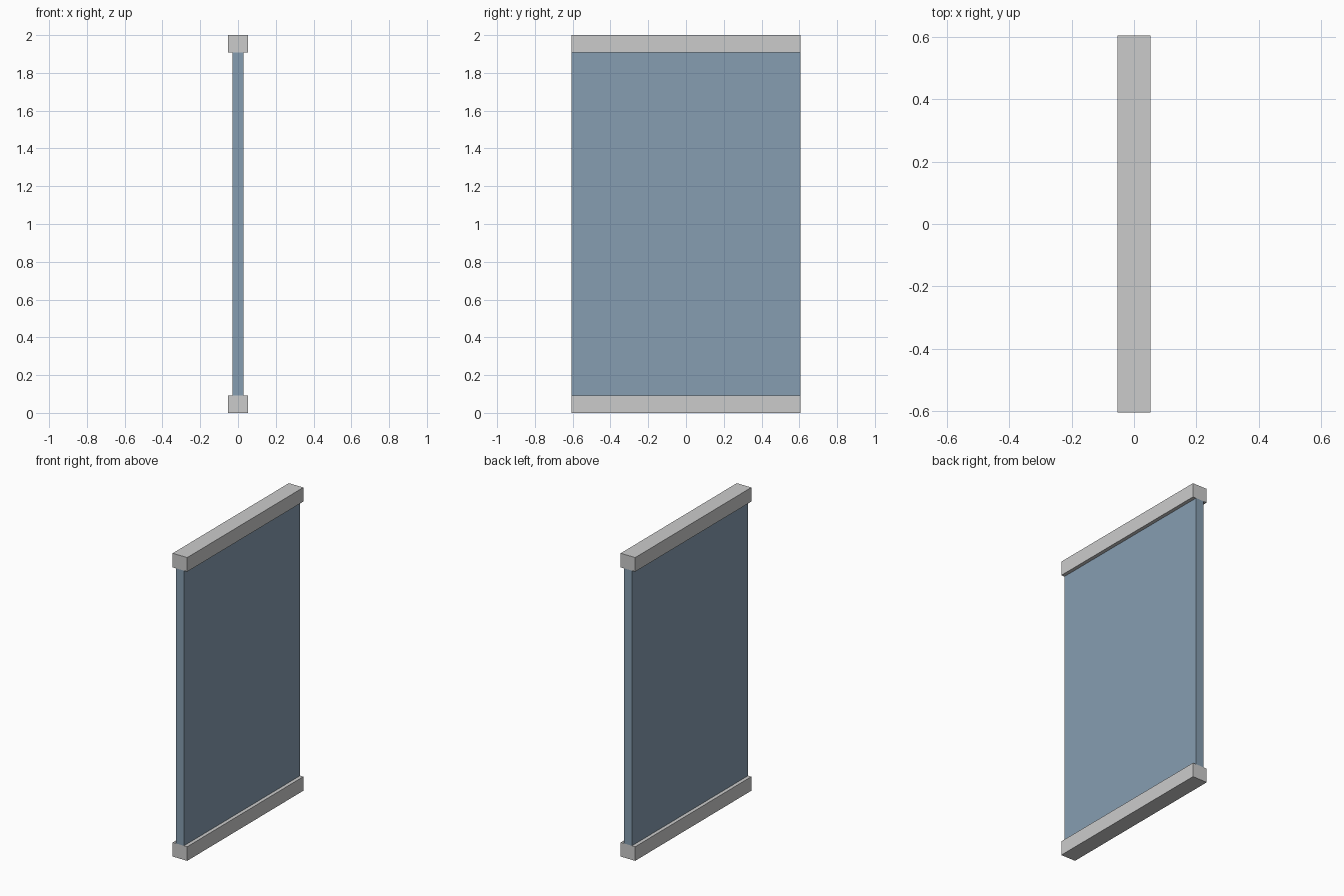
import bpy

if "Cube" in bpy.data.objects:
    bpy.data.objects.remove(bpy.data.objects["Cube"])

LENGTH = 1.21      # along y
RAIL_W, RAIL_H = 0.106, 0.093
PANEL_T = 0.059
HEIGHT = 2.0


def box(name, size, z_center):
    bpy.ops.mesh.primitive_cube_add(size=1, location=(0, 0, z_center))
    obj = bpy.context.object
    obj.name = name
    obj.scale = size
    bpy.ops.object.transform_apply(location=False, rotation=False, scale=True)
    return obj


# Bottom and top rails
box("bottom_rail", (RAIL_W, LENGTH, RAIL_H), RAIL_H / 2)
box("top_rail", (RAIL_W, LENGTH, RAIL_H), HEIGHT - RAIL_H / 2)

# Tinted panel spanning between the rails
panel = box("panel", (PANEL_T, LENGTH, HEIGHT - 2 * RAIL_H), HEIGHT / 2)
tint = bpy.data.materials.new("blue_grey")
tint.diffuse_color = (0.24, 0.34, 0.44, 1)
tint.use_nodes = True
tint.node_tree.nodes["Principled BSDF"].inputs["Base Color"].default_value = tint.diffuse_color
panel.data.materials.append(tint)
